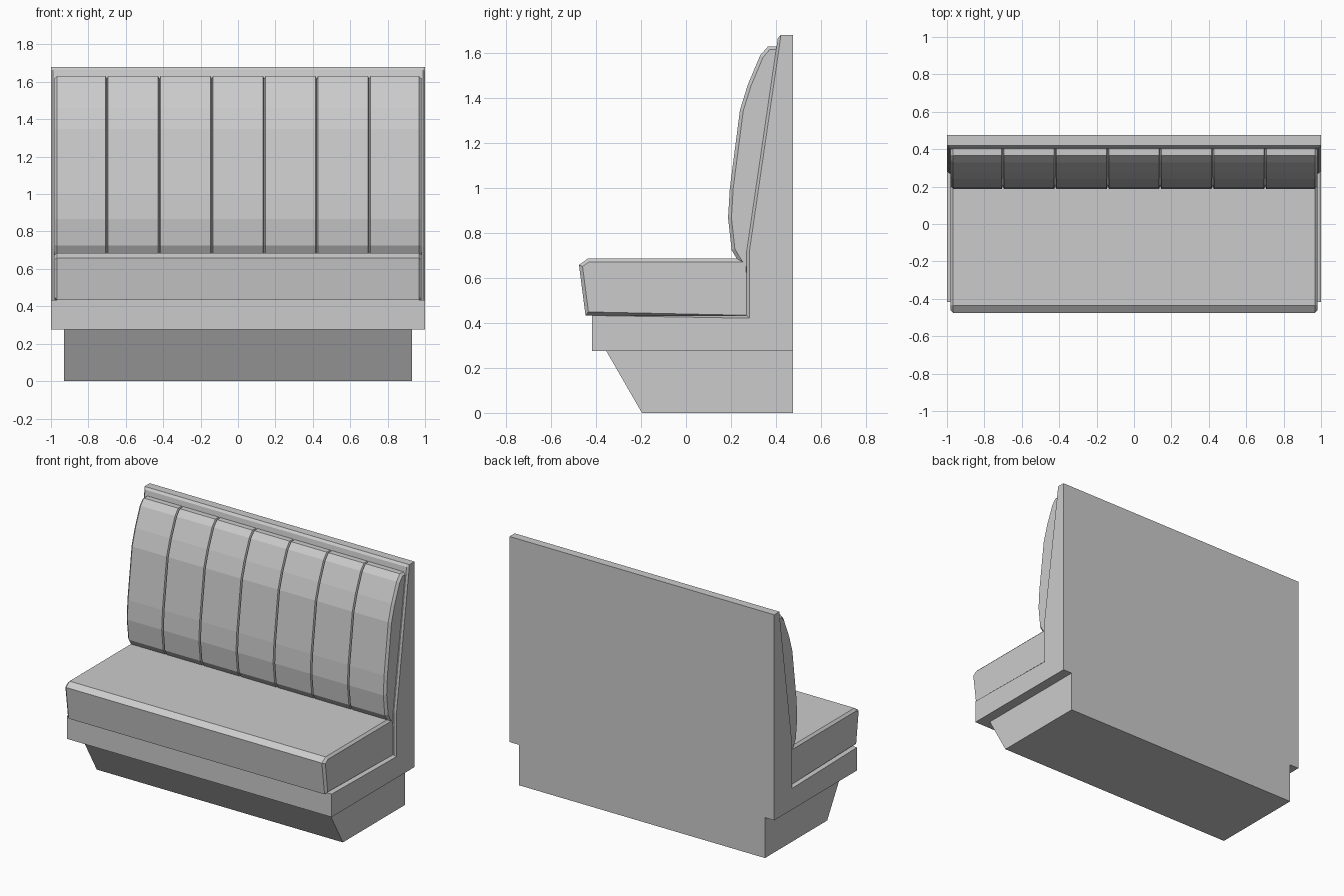
import bpy
import bmesh
from mathutils import Vector

if "Cube" in bpy.data.objects:
    bpy.data.objects.remove(bpy.data.objects["Cube"])

grey = bpy.data.materials.new("light grey")
grey.use_nodes = True
colour = (0.6, 0.6, 0.6, 1)
grey.diffuse_color = colour
grey.node_tree.nodes["Principled BSDF"].inputs["Base Color"].default_value = colour


def inset(profile, moved, depth):
    """Move the chosen points of a counter-clockwise (y, z) profile inwards."""
    points = [Vector(p) for p in profile]
    result = []
    for i, p in enumerate(points):
        if i in moved:
            a = (p - points[i - 1]).normalized()
            b = (points[(i + 1) % len(points)] - p).normalized()
            na, nb = Vector((-a.y, a.x)), Vector((-b.y, b.x))
            p = p + (na + nb) * depth / max(1 + na.dot(nb), 0.4)
        result.append(p)
    return result


def loft(name, sections):
    """Join equal-length profiles placed at successive x positions."""
    bm = bmesh.new()
    rings = [[bm.verts.new((x, p[0], p[1])) for p in prof] for x, prof in sections]
    count = len(rings[0])
    for r, s in zip(rings, rings[1:]):
        for i in range(count):
            j = (i + 1) % count
            bm.faces.new((r[i], r[j], s[j], s[i]))
    bm.faces.new(rings[0])
    bm.faces.new(rings[-1])
    bmesh.ops.recalc_face_normals(bm, faces=bm.faces)
    mesh = bpy.data.meshes.new(name)
    bm.to_mesh(mesh)
    bm.free()
    mesh.materials.append(grey)
    obj = bpy.data.objects.new(name, mesh)
    bpy.context.collection.objects.link(obj)
    return obj


def chamfered(name, profile, moved, half, size):
    """Extrude a profile along x with chamfered ends."""
    small = inset(profile, moved, size)
    loft(name, [(-half, small), (size - half, profile),
                (half - size, profile), (half, small)])


# Plinth with a sloping toe recess
plinth = [(-0.196, 0), (0.476, 0), (0.476, 0.276), (-0.355, 0.276)]
loft("plinth", [(-0.93, plinth), (0.93, plinth)])

# L-shaped frame: its seat ledge and leaning front have chamfered ends
frame = [(-0.418, 0.276), (0.476, 0.276), (0.476, 1.68), (0.42, 1.68),
         (0.408, 1.665), (0.27, 0.72), (0.27, 0.433), (-0.418, 0.433)]
chamfered("frame", frame, (4, 5, 6), 1.0, 0.012)

# Seat cushion
seat = [(-0.447, 0.434), (0.28, 0.434), (0.28, 0.686), (-0.437, 0.686),
        (-0.476, 0.658)]
chamfered("seat_cushion", seat, (0, 2, 3, 4), 0.982, 0.015)

# Backrest cushion of seven upright channels
back = [(0.275, 0.645), (0.29, 0.72), (0.42, 1.63), (0.365, 1.63),
        (0.33, 1.59), (0.275, 1.46), (0.24, 1.347), (0.195, 1.0),
        (0.187, 0.867), (0.203, 0.724), (0.235, 0.67)]
front = range(2, len(back))
ends = inset(back, front, 0.015)
groove = inset(back, front, 0.014)
half, channels = 0.982, 7
sections = [(-half, ends), (0.015 - half, back)]
for k in range(1, channels):
    x = -half + 2 * half * k / channels
    sections += [(x - 0.006, back), (x, groove), (x + 0.006, back)]
sections += [(half - 0.015, back), (half, ends)]
loft("backrest_cushion", sections)
